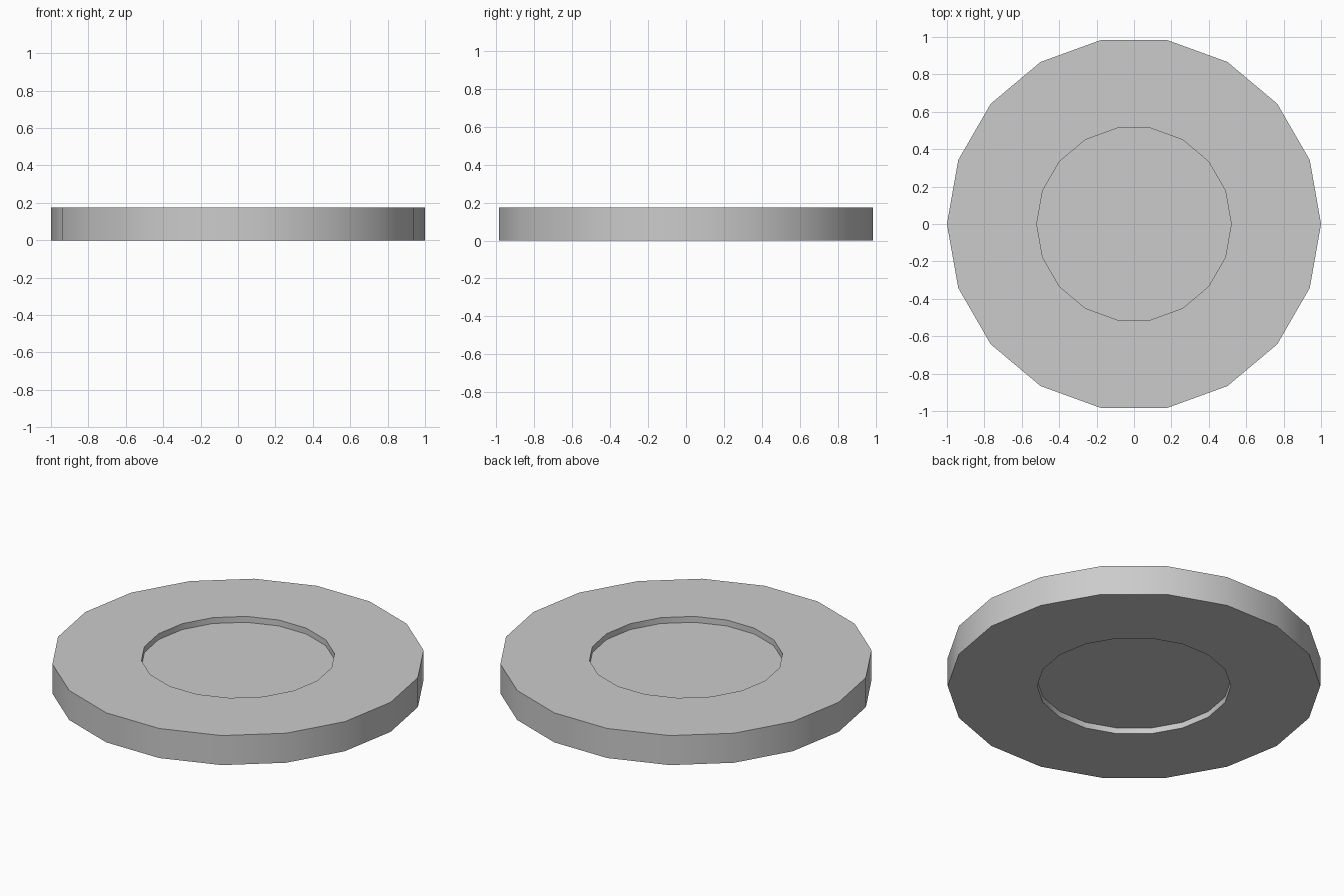
import bpy, bmesh, math

if "Cube" in bpy.data.objects:
    bpy.data.objects.remove(bpy.data.objects["Cube"])

SIDES = 18
HEIGHT = 0.175
RECESS = 0.035

# Half cross-section (radius, z), from top centre round to bottom centre
profile = [(0.52, HEIGHT - RECESS), (0.52, HEIGHT), (1.0, HEIGHT),
           (1.0, 0.0), (0.52, 0.0), (0.52, RECESS)]

bm = bmesh.new()
rings = []
for r, z in profile:
    rings.append([bm.verts.new((r * math.cos(2 * math.pi * i / SIDES),
                                r * math.sin(2 * math.pi * i / SIDES), z))
                  for i in range(SIDES)])

# Walls and rims
for a, b in zip(rings, rings[1:]):
    for i in range(SIDES):
        j = (i + 1) % SIDES
        bm.faces.new((a[i], b[i], b[j], a[j]))

# Recessed centre faces, top and bottom
bm.faces.new(rings[0])
bm.faces.new(rings[-1][::-1])
bmesh.ops.recalc_face_normals(bm, faces=bm.faces)

mesh = bpy.data.meshes.new("recessed_disc")
bm.to_mesh(mesh)
bm.free()
disc = bpy.data.objects.new("recessed_disc", mesh)
bpy.context.collection.objects.link(disc)

# Smooth the rim, keep the corners sharp
bpy.context.view_layer.objects.active = disc
disc.select_set(True)
bpy.ops.object.shade_smooth_by_angle(angle=math.radians(30))
